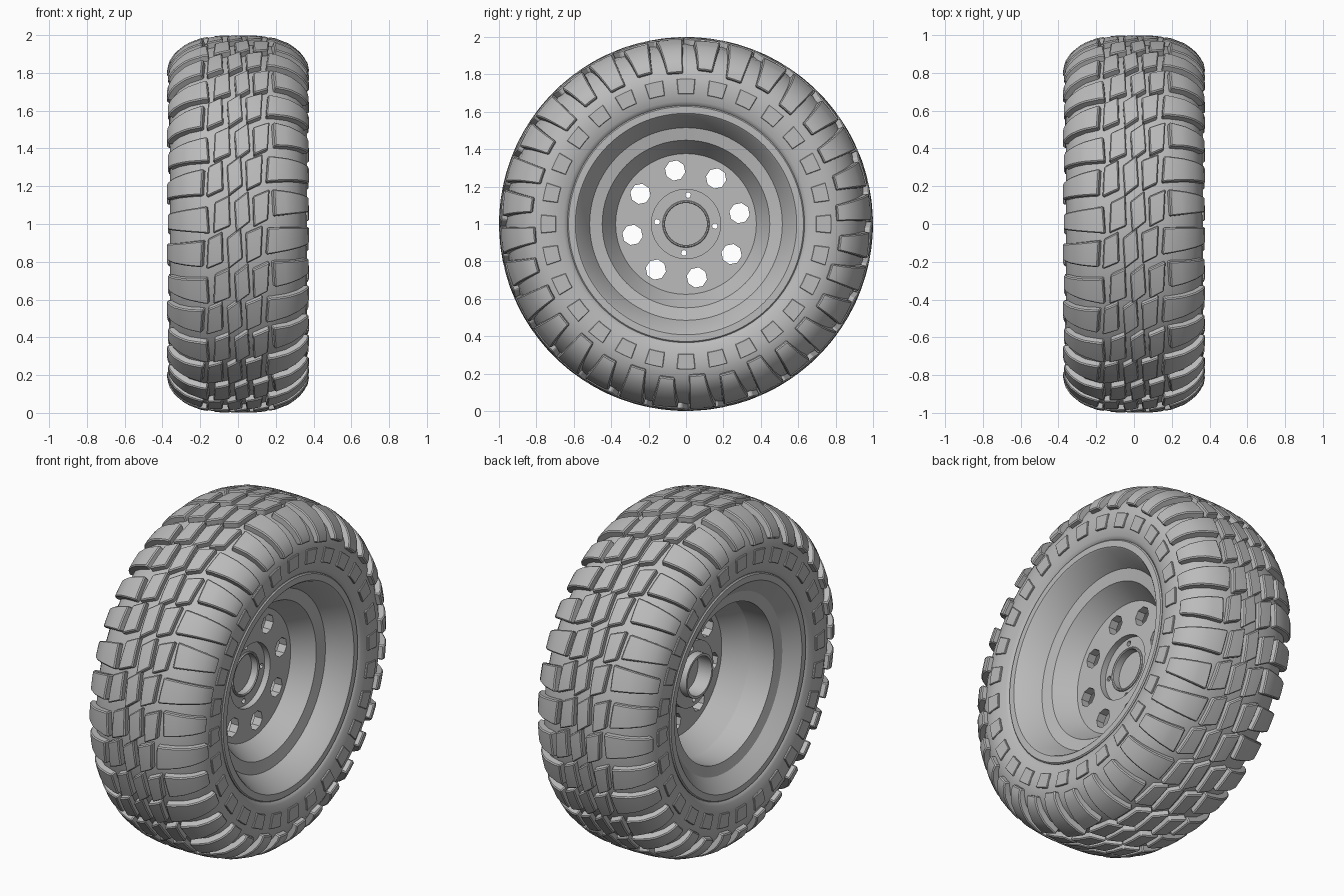
import bpy, bmesh
from math import pi, sin, cos, hypot, radians
from mathutils import Vector

if "Cube" in bpy.data.objects:
    bpy.data.objects.remove(bpy.data.objects["Cube"], do_unlink=True)

grey = bpy.data.materials.new("plain grey")
grey.use_nodes = True
grey.diffuse_color = (0.5, 0.5, 0.5, 1)
grey.node_tree.nodes["Principled BSDF"].inputs["Base Color"].default_value = (0.5, 0.5, 0.5, 1)

PITCHES = 32          # tread repeats around the tyre
CENTRE = Vector((0, 0, 1))


def polar(x, r, a):
    return Vector((x, r * cos(a), r * sin(a))) + CENTRE


def finish(obj, angle=30):
    """Apply modifiers, assign the colour and set the shading."""
    bpy.ops.object.select_all(action='DESELECT')
    obj.select_set(True)
    bpy.context.view_layer.objects.active = obj
    bpy.ops.object.convert(target='MESH')
    obj = bpy.context.view_layer.objects.active
    obj.data.materials.clear()
    obj.data.materials.append(grey)
    bpy.ops.object.shade_smooth_by_angle(angle=radians(angle))
    return obj


def link(name, data):
    obj = bpy.data.objects.new(name, data)
    bpy.context.collection.objects.link(obj)
    return obj


def from_bmesh(name, bm):
    mesh = bpy.data.meshes.new(name)
    bm.to_mesh(mesh)
    bm.free()
    return link(name, mesh)


def lathe(name, profile, steps=96, angle=30):
    """Spin a closed (x, radius) profile around the axle."""
    bm = bmesh.new()
    rings = [[bm.verts.new(polar(x, r, 2 * pi * i / steps)) for x, r in profile]
             for i in range(steps)]
    n = len(profile)
    for i in range(steps):
        a, b = rings[i], rings[(i + 1) % steps]
        for j in range(n):
            k = (j + 1) % n
            bm.faces.new((a[j], a[k], b[k], b[j]))
    bmesh.ops.recalc_face_normals(bm, faces=bm.faces)
    return finish(from_bmesh(name, bm), angle)


def mirrored(half):
    """Full profile from a half that starts on the centre line."""
    return [(-x, r) for x, r in reversed(half[1:])] + half


# Tyre body
lathe("tyre_body", mirrored([
    (0, .967), (.1, .964), (.18, .952), (.255, .922), (.31, .878), (.342, .83),
    (.356, .78), (.36, .74), (.355, .69), (.345, .655), (.338, .639), (.28, .6)]), 128, 40)

# Outer envelope of the tread, walked by distance from the centre line
ENVELOPE = [(0, 1), (.1, .998), (.19, .986), (.275, .954), (.335, .905), (.368, .855), (.377, .81)]
REACH = sum(hypot(b[0] - a[0], b[1] - a[1]) for a, b in zip(ENVELOPE, ENVELOPE[1:]))


def envelope(u):
    side, left = (-1 if u < 0 else 1), min(abs(u), REACH - 1e-6)
    for a, b in zip(ENVELOPE, ENVELOPE[1:]):
        step = hypot(b[0] - a[0], b[1] - a[1])
        if left <= step:
            f = left / step
            return side * (a[0] + f * (b[0] - a[0])), a[1] + f * (b[1] - a[1])
        left -= step


def add_patch(bm, corners, place, nu, nt):
    """Bilinear grid between four (u, t) corners, put on a surface by place()."""
    c = [Vector(p) for p in corners]
    grid = []
    for i in range(nu + 1):
        f = i / nu
        low, high = c[0].lerp(c[1], f), c[3].lerp(c[2], f)
        grid.append([bm.verts.new(place(*low.lerp(high, j / nt))) for j in range(nt + 1)])
    for i in range(nu):
        for j in range(nt):
            face = bm.faces.new((grid[i][j], grid[i + 1][j], grid[i + 1][j + 1], grid[i][j + 1]))
            face.normal_update()
            mid = face.calc_center_median() - CENTRE
            if face.normal.dot(mid) < 0:
                face.normal_flip()


def raise_blocks(name, bm, depth, bevel):
    obj = from_bmesh(name, bm)
    solid = obj.modifiers.new("thickness", 'SOLIDIFY')
    solid.thickness, solid.offset = depth, -1
    edge = obj.modifiers.new("edge", 'BEVEL')
    edge.width, edge.segments = bevel, 1
    edge.limit_method, edge.angle_limit = 'ANGLE', radians(50)
    return finish(obj, 28)


def tread_point(u, t, pitch):
    """Zigzag every other pitch sideways, fading out at the shoulder."""
    sway = .02 if pitch % 2 else -.02
    x, r = envelope(u + sway * (1 - (u / REACH) ** 2))
    return polar(x, r, 2 * pi * (t + pitch) / PITCHES)


# (u, t) corners of the tread blocks in one pitch
LUGS = [[(.178, .1), (REACH, .1), (REACH, .64), (.168, .84)],
        [(.172, .04), (REACH - .02, .12), (REACH - .02, .62), (.182, .78)]]
INNER = [(.06, .25), (.15, .05), (.142, .88), (.065, 1.08)]
MIDDLE = [(-.04, .4), (.035, .1), (.045, .93), (-.03, 1.23)]

lugs, inner = bmesh.new(), bmesh.new()
for i in range(PITCHES):
    def right(u, t):
        return tread_point(u, t, i)

    def left(u, t):
        return tread_point(-u, 1.3 - t, i)

    add_patch(inner, MIDDLE, right, 2, 2)
    for place in (right, left):
        add_patch(lugs, LUGS[i % 2], place, 8, 2)
        add_patch(inner, INNER, place, 2, 2)
raise_blocks("shoulder_lugs", lugs, .045, .006)
raise_blocks("centre_tread_blocks", inner, .042, .006)

# Small raised pads around both sidewalls
pads = bmesh.new()
PADS = 28
for i in range(PADS):
    for side in (1, -1):
        def on_wall(r, w):
            return polar(side * .366, r, 2 * pi * i / PADS + w / r)
        add_patch(pads, [(.695, -.042), (.778, -.05), (.778, .05), (.695, .042)], on_wall, 1, 2)
raise_blocks("sidewall_pads", pads, .02, .003)

# Rim: dished face on one side, deep barrel on the other
lathe("rim", [
    (.3, .634), (.336, .634), (.342, .628), (.342, .592), (.335, .584), (.21, .515), (.197, .448),
    (.08, .376), (.03, .376), (-.1, .45), (-.255, .455), (-.268, .515), (-.335, .584),
    (-.342, .592), (-.342, .628), (-.336, .634), (-.3, .634), (-.2, .595), (.2, .595)], 96, 20)


def plate(name, radius, x0, x1, holes):
    """Flat disc across the axle with holes given as (distance, degrees, radius, sides)."""
    curve = bpy.data.curves.new(name, 'CURVE')
    curve.dimensions, curve.fill_mode = '2D', 'BOTH'
    curve.extrude = (x1 - x0) / 2
    for dist, deg, r, sides in [(0, 0, radius, 64)] + holes:
        a = radians(deg)
        spline = curve.splines.new('POLY')
        spline.points.add(sides - 1)
        spline.use_cyclic_u = True
        for k, p in enumerate(spline.points):
            b = a + 2 * pi * (k + .5) / sides
            p.co = (dist * cos(a) + r * cos(b), dist * sin(a) + r * sin(b), 0, 1)
    obj = link(name, curve)
    obj.rotation_euler = (pi / 2, 0, pi / 2)
    obj.location = CENTRE + Vector(((x0 + x1) / 2, 0, 0))
    return finish(obj)


# Wheel centre with vent holes, and a recessed hub with bolt holes
vents = [(.292, 11.5 + 45 * k, .055, 8) for k in range(8)]
bolts = [(.155, 90 * k - 4, .015, 12) for k in range(4)]
plate("wheel_disc", .382, .03, .08, vents + [(0, 0, .185, 64)])
plate("hub_plate", .19, -.045, .045, bolts + [(0, 0, .12, 48)])
lathe("hub_tube", [(-.09, .126), (.05, .126), (.055, .122), (.055, .116), (.05, .112), (-.09, .112)], 48)
plate("hub_cap", .114, 0, .01, [])
